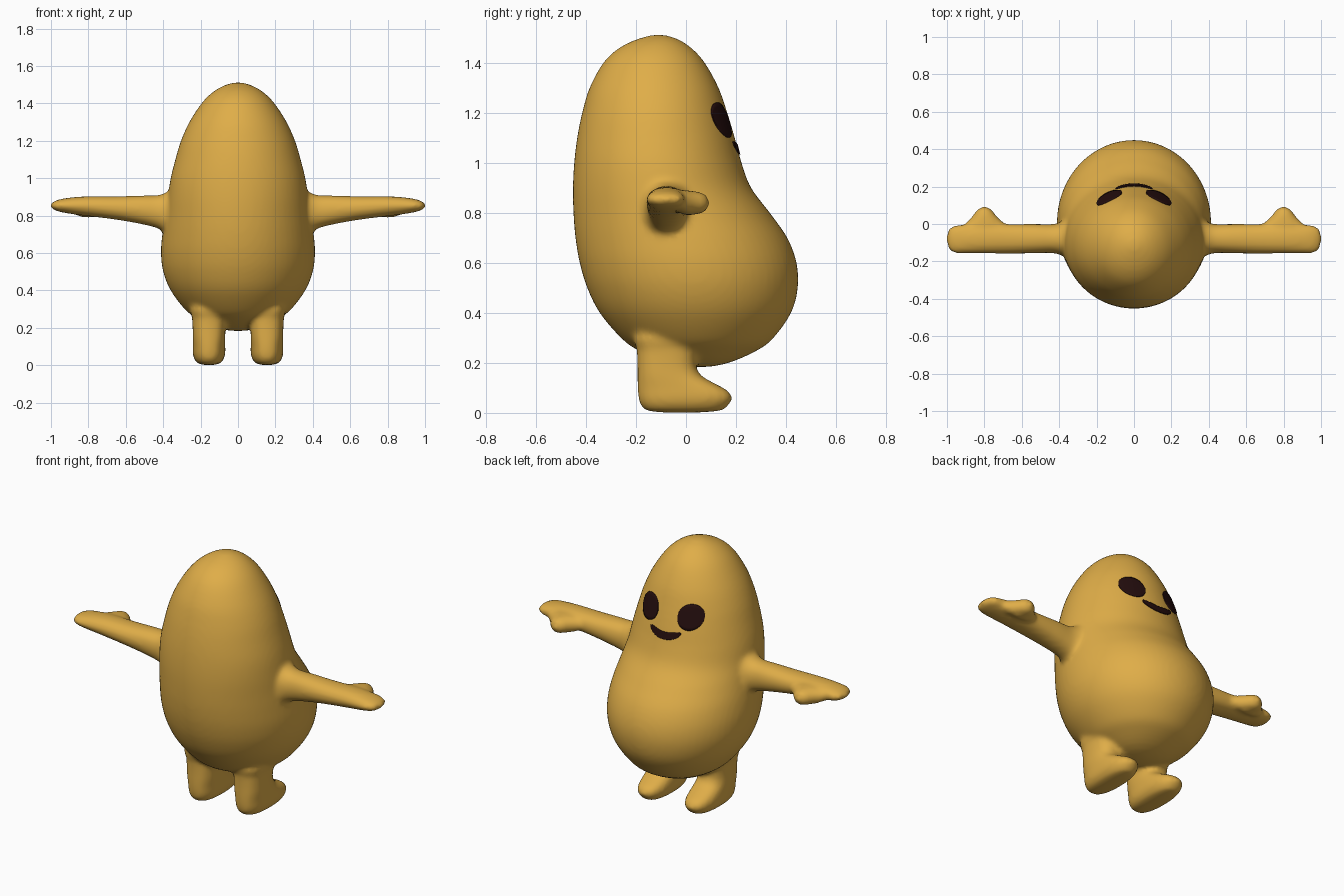
import bpy, bmesh, math
from mathutils import Vector
from mathutils.bvhtree import BVHTree

if "Cube" in bpy.data.objects:
    bpy.data.objects.remove(bpy.data.objects["Cube"])


def make_material(name, rgb):
    m = bpy.data.materials.new(name)
    m.use_nodes = True
    m.diffuse_color = (*rgb, 1)
    m.node_tree.nodes["Principled BSDF"].inputs["Base Color"].default_value = (*rgb, 1)
    return m


golden = make_material("golden skin", (0.74, 0.42, 0.065))
dark = make_material("dark face paint", (0.017, 0.004, 0.004))


def spline(rows, steps=5):
    """Smooth rows; the end rows are poles, so sections pass through them."""
    def beyond(end, near):
        # mirror the neighbouring section through the pole
        return (near[0], *[2 * e - n for e, n in zip(end[1:], near[1:])])
    pts = [beyond(rows[0], rows[1])] + rows + [beyond(rows[-1], rows[-2])]
    out = []
    for i in range(1, len(pts) - 2):
        for k in range(steps):
            t = k / steps
            out.append([0.5 * (2 * b + (c - a) * t + (2 * a - 5 * b + 4 * c - d) * t * t
                               + (3 * b - a - 3 * c + d) * t ** 3)
                        for a, b, c, d in zip(*pts[i - 1:i + 3])])
    return out + [list(rows[-1])]


def loft(name, rows, axis, power=2.0, sign=1, sides=48):
    """Rows are (position, low a, high a, low b, high b) along the axis."""
    others = [i for i in range(3) if i != axis]
    bm = bmesh.new()
    rings = []
    for s, a0, a1, b0, b1 in spline(rows)[1:-1]:
        ring = []
        for k in range(sides):
            ang = math.tau * k / sides
            c, d = math.cos(ang), math.sin(ang)
            p = [0, 0, 0]
            p[axis] = s
            p[others[0]] = (a0 + a1) / 2 + (a1 - a0) / 2 * math.copysign(abs(c) ** (2 / power), c)
            p[others[1]] = (b0 + b1) / 2 + (b1 - b0) / 2 * math.copysign(abs(d) ** (2 / power), d)
            p[0] *= sign
            ring.append(bm.verts.new(p))
        rings.append(ring)
    for r0, r1 in zip(rings, rings[1:]):
        for k in range(sides):
            n = (k + 1) % sides
            bm.faces.new((r0[k], r0[n], r1[n], r1[k]))
    bm.faces.new(rings[0])
    bm.faces.new(rings[-1])
    bmesh.ops.recalc_face_normals(bm, faces=bm.faces)
    mesh = bpy.data.meshes.new(name)
    bm.to_mesh(mesh)
    bm.free()
    obj = bpy.data.objects.new(name, mesh)
    bpy.context.collection.objects.link(obj)
    return obj


# Bean-shaped body: height, half width, back, belly
torso = [(0.183, 0, 0.06, 0.06), (0.2, 0.12, -0.06, 0.17), (0.25, 0.22, -0.19, 0.285),
         (0.3, 0.285, -0.26, 0.35), (0.4, 0.36, -0.345, 0.42), (0.5, 0.4, -0.395, 0.447),
         (0.6, 0.412, -0.425, 0.442), (0.7, 0.405, -0.442, 0.405), (0.8, 0.39, -0.45, 0.335),
         (0.9, 0.375, -0.452, 0.26), (1.0, 0.36, -0.447, 0.222), (1.1, 0.335, -0.435, 0.195),
         (1.2, 0.305, -0.415, 0.165), (1.3, 0.26, -0.385, 0.13), (1.4, 0.195, -0.33, 0.075),
         (1.46, 0.135, -0.265, 0.02), (1.497, 0.07, -0.185, -0.04), (1.512, 0, -0.11, -0.11)]
body = loft("body", [(z, -w, w, b, f) for z, w, b, f in torso], 2, sides=64)

# Arm along x, thumb along y, leg with foot along z
arm = [(0.2, -0.08, -0.08, 0.8, 0.8), (0.3, -0.2, 0.05, 0.64, 0.96), (0.38, -0.17, 0.015, 0.7, 0.925),
       (0.43, -0.156, 0, 0.732, 0.909), (0.52, -0.156, 0, 0.755, 0.907), (0.65, -0.158, 0, 0.778, 0.903),
       (0.8, -0.157, 0, 0.797, 0.903), (0.9, -0.157, -0.003, 0.81, 0.896),
       (0.96, -0.155, -0.008, 0.822, 0.885), (0.992, -0.13, -0.03, 0.835, 0.871),
       (1.003, -0.08, -0.08, 0.852, 0.852)]
thumb = [(-0.12, 0.8, 0.8, 0.85, 0.85), (-0.06, 0.66, 0.94, 0.82, 0.885), (0, 0.69, 0.905, 0.79, 0.89),
         (0.03, 0.722, 0.875, 0.793, 0.886), (0.06, 0.748, 0.852, 0.796, 0.882),
         (0.082, 0.768, 0.832, 0.81, 0.868), (0.094, 0.8, 0.8, 0.84, 0.84)]
leg = [(0, 0.155, 0.155, -0.03, -0.03), (0.008, 0.1, 0.21, -0.15, 0.13),
       (0.03, 0.078, 0.232, -0.18, 0.168), (0.06, 0.068, 0.242, -0.19, 0.184),
       (0.09, 0.068, 0.242, -0.193, 0.165), (0.12, 0.068, 0.242, -0.194, 0.11),
       (0.15, 0.068, 0.242, -0.194, 0.06), (0.19, 0.068, 0.242, -0.194, 0.04),
       (0.25, 0.066, 0.245, -0.196, 0.045), (0.32, 0.06, 0.25, -0.2, 0.05),
       (0.4, 0.155, 0.155, -0.06, -0.06)]
limbs = []
for side, sign in (("left", 1), ("right", -1)):
    limbs.append(loft(side + "_arm", arm, 0, 2.2, sign))
    limbs.append(loft(side + "_thumb", thumb, 1, 2, sign))
    limbs.append(loft(side + "_leg", leg, 2, 2.5, sign))

# Fuse the limbs into the body as one soft skin
bpy.ops.object.select_all(action="DESELECT")
for o in limbs + [body]:
    o.select_set(True)
bpy.context.view_layer.objects.active = body
bpy.ops.object.join()
remesh = body.modifiers.new("fuse", "REMESH")
remesh.mode = "VOXEL"
remesh.voxel_size = 0.013
remesh.use_smooth_shade = True
soften = body.modifiers.new("soften", "SMOOTH")
soften.factor = 0.5
soften.iterations = 7
bpy.ops.object.modifier_apply(modifier="fuse")
bpy.ops.object.modifier_apply(modifier="soften")
body.data.materials.clear()
body.data.materials.append(golden)
bpy.ops.object.shade_smooth()

bm = bmesh.new()
bm.from_mesh(body.data)
skin = BVHTree.FromBMesh(bm)
bm.free()


def plate(name, shape, nu=24, nv=8):
    """Thin plate laid on the face; shape(u, v) gives x and z."""
    bm = bmesh.new()
    grid = []
    for i in range(nu + 1):
        row = []
        for j in range(nv + 1):
            x, z = shape(-math.cos(math.pi * i / nu), 2 * j / nv - 1)
            hit, normal, _, _ = skin.ray_cast(Vector((x, 2, z)), Vector((0, -1, 0)))
            row.append(bm.verts.new(hit + normal * 0.005))
        grid.append(row)
    for a, b in zip(grid, grid[1:]):
        for j in range(nv):
            bm.faces.new((a[j], a[j + 1], b[j + 1], b[j]))
    bmesh.ops.remove_doubles(bm, verts=bm.verts, dist=0.0005)
    bm.normal_update()
    if sum(f.normal.y for f in bm.faces) < 0:
        bmesh.ops.reverse_faces(bm, faces=bm.faces)
    mesh = bpy.data.meshes.new(name)
    bm.to_mesh(mesh)
    bm.free()
    mesh.materials.append(dark)
    obj = bpy.data.objects.new(name, mesh)
    bpy.context.collection.objects.link(obj)
    thick = obj.modifiers.new("thickness", "SOLIDIFY")
    thick.thickness = 0.007
    bpy.ops.object.select_all(action="DESELECT")
    obj.select_set(True)
    bpy.context.view_layer.objects.active = obj
    bpy.ops.object.shade_smooth_by_angle(angle=math.radians(40))


# Round eyes and a small smile
for side, sign in (("left", 1), ("right", -1)):
    plate(side + "_eye", lambda u, v: (sign * 0.131 + 0.067 * u,
                                       1.17 + 0.07 * v * math.sqrt(max(0, 1 - u * u))))
plate("smile", lambda u, v: (0.098 * u, 1.052 + 0.026 * u * u
                             + 0.02 * v * math.sqrt(max(0, 1 - u ** 4))))
